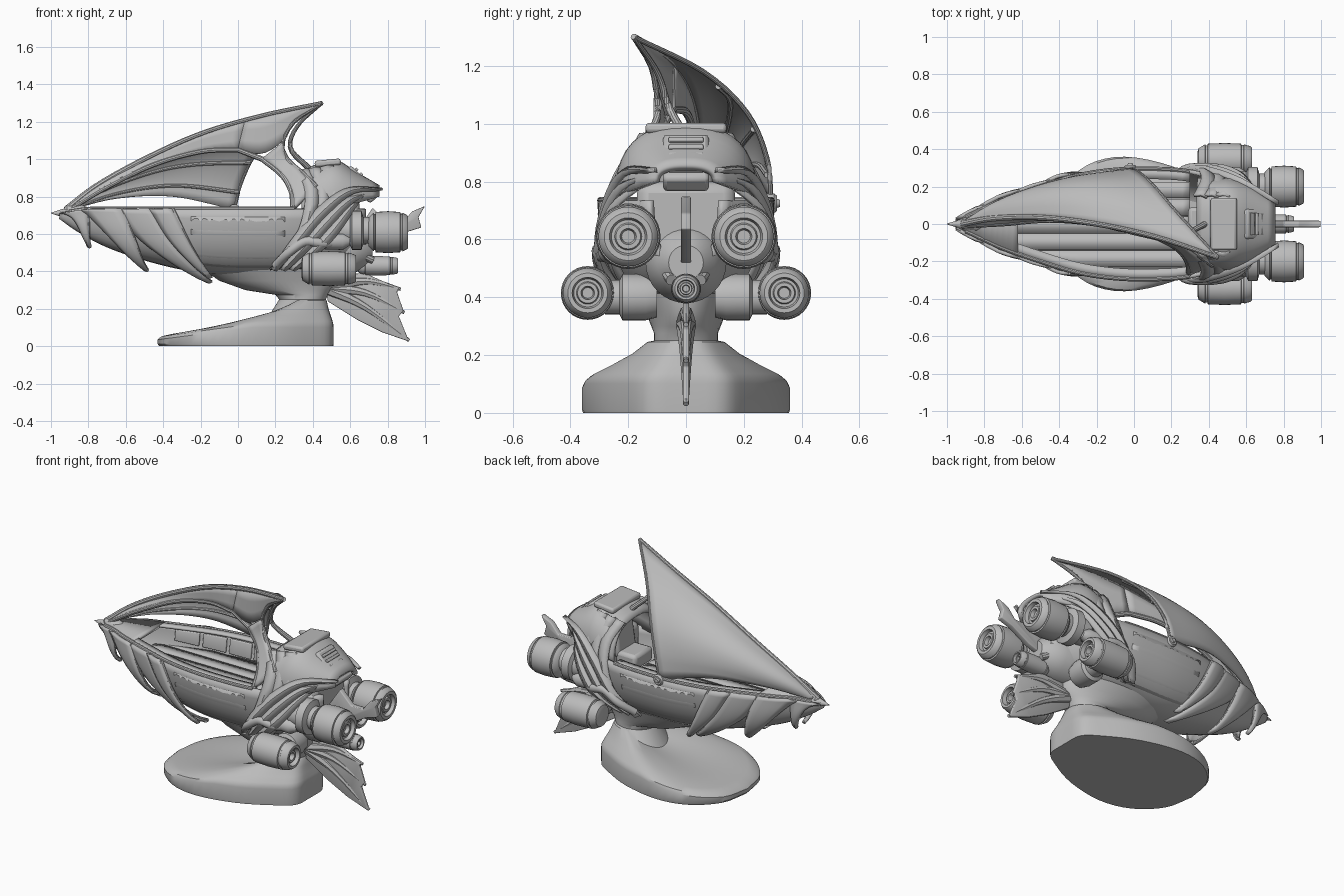
import bpy, bmesh, math
from mathutils import Vector as V

cube = bpy.data.objects.get("Cube")
if cube:
    bpy.data.objects.remove(cube)

grey = bpy.data.materials.new("plain_grey")
grey.use_nodes = True
grey.diffuse_color = (0.5, 0.5, 0.5, 1)
grey.node_tree.nodes["Principled BSDF"].inputs["Base Color"].default_value = grey.diffuse_color


def finish(name, bm, thick=0, bevel=0):
    bmesh.ops.remove_doubles(bm, verts=bm.verts, dist=0.0003)
    bmesh.ops.recalc_face_normals(bm, faces=bm.faces)
    me = bpy.data.meshes.new(name)
    bm.to_mesh(me)
    bm.free()
    ob = bpy.data.objects.new(name, me)
    bpy.context.collection.objects.link(ob)
    me.materials.append(grey)
    if thick:
        mod = ob.modifiers.new("thickness", 'SOLIDIFY')
        mod.thickness, mod.offset = thick, 0
    if bevel:
        mod = ob.modifiers.new("bevel", 'BEVEL')
        mod.width, mod.segments = bevel, 2
    bpy.ops.object.select_all(action='DESELECT')
    ob.select_set(True)
    bpy.context.view_layer.objects.active = ob
    bpy.ops.object.shade_smooth_by_angle(angle=math.radians(35))
    return ob


def smooth(pts, n=16):
    """Sample a smooth path through a few points."""
    p = [V(q) for q in pts]
    p = [2 * p[0] - p[1]] + p + [2 * p[-1] - p[-2]]
    out = []
    for i in range(n + 1):
        t = i / n * (len(p) - 3)
        k = min(int(t), len(p) - 4)
        t -= k
        a, b, c, d = p[k:k + 4]
        out.append(0.5 * (2 * b + (c - a) * t + (2 * a - 5 * b + 4 * c - d) * t * t
                          + (3 * b - a - 3 * c + d) * t ** 3))
    return out


def grid(name, rows, loop=False, caps=False, thick=0, bevel=0):
    bm = bmesh.new()
    vs = [[bm.verts.new(p) for p in r] for r in rows]
    n = len(rows[0])
    for a, b in zip(vs, vs[1:]):
        for j in range(n if loop else n - 1):
            k = (j + 1) % n
            bm.faces.new((a[j], a[k], b[k], b[j]))
    if caps:
        bm.faces.new(vs[0])
        bm.faces.new(vs[-1])
    return finish(name, bm, thick, bevel)


def patch(a, b, end=None, m=6):
    """Rows between two sampled curves, bent to follow an end curve."""
    e = smooth(end, m) if end else [a[-1].lerp(b[-1], i / m) for i in range(m + 1)]
    rows = []
    for i in range(m + 1):
        v = i / m
        bend = e[i] - a[-1].lerp(b[-1], v)
        rows.append([p.lerp(q, v) + bend * (k / (len(a) - 1)) for k, (p, q) in enumerate(zip(a, b))])
    return rows


def tube(name, path, r0, r1=None, sides=10):
    r1 = r0 if r1 is None else r1
    rows = []
    for i, p in enumerate(path):
        d = (path[min(i + 1, len(path) - 1)] - path[max(i - 1, 0)]).normalized()
        s = d.cross(V((0, 0, 1)) if abs(d.z) < 0.95 else V((0, 1, 0))).normalized()
        u, r = d.cross(s), r0 + (r1 - r0) * i / (len(path) - 1)
        rows.append([p + r * (math.cos(k * math.tau / sides) * s + math.sin(k * math.tau / sides) * u)
                     for k in range(sides)])
    return grid(name, rows, True, True)


def lathe(name, centre, profile, axis='X', sides=32):
    rows = []
    for h, r in profile:
        ring = []
        for k in range(sides):
            c, s = r * math.cos(k * math.tau / sides), r * math.sin(k * math.tau / sides)
            ring.append(V(centre) + V((h, c, s) if axis == 'X' else (c, h, s)))
        rows.append(ring)
    return grid(name, rows, True, True)


def box(name, centre, size, tilt=0, bevel=0.006):
    bm = bmesh.new()
    bmesh.ops.create_cube(bm, size=1)
    for v in bm.verts:
        v.co = V([a * b for a, b in zip(v.co, size)])
    ob = finish(name, bm, bevel=bevel)
    ob.location, ob.rotation_euler.y = centre, tilt
    return ob


def plate(name, outline, thick):
    bm = bmesh.new()
    bm.faces.new([bm.verts.new((x, 0, z)) for x, z in outline])
    return finish(name, bm, thick, 0.005)


# Hull: stations give x, half width and keel height
stations = smooth([(-0.95, 0.015, 0.69), (-0.85, 0.06, 0.62), (-0.7, 0.13, 0.54), (-0.5, 0.2, 0.47),
                   (-0.3, 0.26, 0.42), (-0.1, 0.29, 0.39), (0.1, 0.295, 0.385), (0.3, 0.28, 0.39),
                   (0.5, 0.22, 0.42), (0.68, 0.12, 0.5)], 45)


def hull_at(x):
    for a, b in zip(stations, stations[1:]):
        if x <= b.x:
            return a.lerp(b, max(0, (x - a.x) / (b.x - a.x)))
    return stations[-1]


def hull_pt(x, u, side=1, grow=0.0):
    s = hull_at(x)
    top = 0.735 if x > -0.8 else 0.735 - (-0.8 - x) * 0.15
    a = u * math.pi / 2
    return V((x, side * (s.y + grow) * max(0, math.cos(a)) ** 0.7, top - (top - s.z + grow) * math.sin(a)))


hull = [[hull_pt(s.x, u / 10, 1) for u in range(11)] + [hull_pt(s.x, u / 10, -1) for u in range(9, -1, -1)]
        for s in stations]
grid("hull_shell", hull, thick=0.022)
xs = [-0.9 + i * 0.04 for i in range(31)]

# Straight planks trimmed to the hull width
for k in range(5):
    rows = []
    for y in (-0.23 + k * 0.092, -0.23 + k * 0.092 + 0.087):
        rows.append([V((x, max(-1, min(1, y / (hull_at(x).y * 0.9))) * hull_at(x).y * 0.9, 0.607)) for x in xs[6:]])
    grid("floor_plank", rows, thick=0.012)
grid("floor_base", [[V((x, hull_at(x).y * e * 0.9, 0.597)) for x in xs[6:]] for e in (-1, 1)], thick=0.012)
foredeck = [-0.95 + i * 0.03 for i in range(12)]
grid("foredeck", [[hull_pt(x, 0, s) for x in foredeck] for s in (-1, 1)], thick=0.02)

for s in (1, -1):
    tube("gunwale", [hull_pt(x, 0, s) for x in xs], 0.012)
    grid("inner_ledge", [[hull_pt(x, 0, s, g) for x in xs[5:]] for g in (-0.055, 0)], thick=0.014)
    for i in range(5):
        x0 = -0.55 + i * 0.16
        grid("side_cushion", [[hull_pt(x0 + j * 0.035, u, s, -0.02) for j in range(5)] for u in (0.06, 0.15, 0.25)],
             thick=0.016, bevel=0.005)
    # Raised side panel
    grid("side_panel", [[hull_pt(-0.25 + j * 0.05, u, s, 0.006) for j in range(11)] for u in (0.08, 0.25, 0.5, 0.68)],
         thick=0.012)
    # Claw shaped armour on the bow; each path holds (x, position around the hull)
    claws = [([(-0.95, 0), (-0.87, 0.3), (-0.8, 0.9)], [(-0.8, 0), (-0.8, 0.4), (-0.79, 0.92)]),
             ([(-0.84, 0), (-0.74, 0.3), (-0.5, 0.9)], [(-0.62, 0), (-0.56, 0.35), (-0.48, 0.92)]),
             ([(-0.66, 0), (-0.52, 0.4), (-0.17, 0.88)], [(-0.45, 0), (-0.34, 0.4), (-0.14, 0.9)]),
             ([(-0.47, 0), (-0.36, 0.35), (-0.17, 0.72)], [(-0.35, 0), (-0.26, 0.35), (-0.14, 0.74)])]
    for n, (a, b) in enumerate(claws):
        g = 0.01 + 0.006 * (n % 2)
        pa, pb = [smooth([(x, u, 0) for x, u in c], 12) for c in (a, b)]
        rows = [[hull_pt(p.lerp(q, v).x, p.lerp(q, v).y, s, g + 0.04 * (i / 12) ** 2 + 0.01 * math.sin(v * 3.14))
                 for i, (p, q) in enumerate(zip(pa, pb))] for v in (0, 0.25, 0.5, 0.75, 1)]
        grid("bow_claw", rows, thick=0.02)
        tube("claw_edge", rows[-1], 0.011, 0.004, 8)

# Bow tip
lathe("bow_spike", (-1, 0, 0.712), [(0, 0.002), (0.05, 0.018), (0.1, 0.034), (0.16, 0.045), (0.2, 0.03)], sides=12)
lathe("bow_knob", (-0.93, 0, 0.728), [(0, 0.012), (0.015, 0.026), (0.04, 0.026), (0.055, 0.012)], sides=16)

# Sail, spar and the open fin that arches to the hood
spar = smooth([(-0.92, 0, 0.73), (-0.75, 0.03, 0.86), (-0.5, 0.035, 1.0), (-0.2, 0.0, 1.135),
               (0.12, -0.07, 1.23), (0.45, -0.18, 1.3)], 24)
foot = smooth([(-0.9, 0.02, 0.73), (-0.65, 0.14, 0.79), (-0.35, 0.24, 0.8), (-0.02, 0.295, 0.73)], 24)
trail = [(0.45, -0.18, 1.3), (0.23, 0.06, 1.18), (0.1, 0.21, 1.04), (0.02, 0.28, 0.88), (-0.02, 0.295, 0.73)]
sail = patch(spar, foot, trail, 12)
grid("sail", sail, thick=0.012)
tube("spar", spar, 0.018, 0.012)
tube("sail_trailing_edge", smooth(trail, 20), 0.009)
for k in (4, 7, 10):
    tube("sail_batten", [p + V((0, -0.008, -0.006)) for p in sail[k]], 0.007, 0.011, 8)
lathe("sail_pivot", (-0.02, 0.275, 0.725), [(0, 0.034), (0.03, 0.034), (0.04, 0.026), (0.04, 0.016), (0.05, 0.012)], 'Y', 20)
arch_pts = [(-0.9, -0.01, 0.73), (-0.7, 0.0, 0.85), (-0.45, 0.02, 0.97), (-0.2, 0.0, 1.04), (0.0, -0.045, 1.05)]
arch = smooth(arch_pts, 24)
fin = smooth([(0.13, -0.075, 1.0), (0.23, -0.13, 0.92), (0.285, -0.2, 0.83), (0.295, -0.265, 0.73)], 12)
back = smooth([(0.24, -0.1, 1.09), (0.26, -0.105, 1.0), (0.33, -0.155, 0.94), (0.42, -0.22, 0.85)], 12)
cut = [i for i, p in enumerate(spar) if p.x < 0.06][-1]
grid("fin_web", patch(smooth(spar[:cut + 1], 20), smooth(arch_pts, 20), None, 3), thick=0.016)
tip_low = smooth([arch[-1], (0.13, -0.075, 1.03), (0.24, -0.1, 1.1), (0.29, -0.12, 1.2), spar[-1]], 14)
grid("fin_tip", patch(smooth(spar[cut:], 14), tip_low, None, 3), thick=0.016)
grid("fin_leg", patch(fin, back, None, 4), thick=0.025)
tube("arch_edge", arch + fin, 0.012, 0.016)
tube("fin_back_edge", smooth([spar[-1], (0.3, -0.12, 1.2)] + back[::3], 18), 0.01, 0.015)
tube("fin_strut", smooth([spar[-1], (0.32, -0.1, 1.18), (0.28, -0.06, 1.06), (0.38, 0.0, 0.95)], 14), 0.008, 0.016)

# Hood over the pilot seat: x, half width, top
hood = smooth([(0.34, 0.235, 0.92), (0.43, 0.235, 0.965), (0.52, 0.23, 0.985), (0.63, 0.19, 0.92), (0.75, 0.1, 0.85)], 12)
rows = []
for i, h in enumerate(hood):
    base = 0.7 + 0.1 * (i / 12) ** 1.5
    rows.append([V((h.x, math.copysign(abs(math.cos(a)) ** 0.8, math.cos(a)) * h.y,
                    base + (h.z - base) * math.sin(a) ** 0.75)) for a in [k * math.pi / 20 for k in range(21)]])
grid("hood", rows, thick=0.025)
box("hood_crest", (0.48, 0, 0.98), (0.14, 0.28, 0.035), -0.1, 0.012)

# Sloping louvred vent at the back of the hood
tilt = 0.8
along, out = V((math.cos(tilt), 0, -math.sin(tilt))), V((math.sin(tilt), 0, math.cos(tilt)))
vent = V((0.655, 0, 0.865))
box("vent_housing", vent, (0.22, 0.16, 0.07), tilt, 0.015)
for i in range(5):
    box("vent_slat", vent + along * (i - 2) * 0.036 + out * 0.035, (0.018, 0.12, 0.025), tilt, 0.004)
box("seat", (0.36, 0, 0.66), (0.14, 0.18, 0.09), 0, 0.02)
box("seat_back", (0.44, 0, 0.76), (0.05, 0.18, 0.2), 0.15, 0.02)
box("rear_bulkhead", (0.54, 0, 0.67), (0.22, 0.34, 0.26), 0, 0.04)
lathe("engine_block", (0.4, 0, 0.52), [(0, 0.1), (0.05, 0.14), (0.2, 0.14), (0.28, 0.1), (0.32, 0.06)])


def engine(name, centre, length, r):
    prof = [(0, 0.5), (0.02, 0.7), (0.1, 0.85), (0.14, 0.92), (0.15, 0.86), (0.18, 0.86), (0.19, 0.96), (0.5, 1),
            (0.8, 0.96), (0.81, 0.88), (0.85, 0.88), (0.86, 0.92), (0.97, 0.82), (1, 0.74), (1, 0.58), (0.9, 0.52),
            (0.9, 0.42), (0.95, 0.38), (0.95, 0.25), (0.85, 0.2)]
    lathe(name, centre, [(a * length, b * r) for a, b in prof])


for s in (1, -1):
    # Layered ribs rising over the front of the hood
    for k in range(3):
        d = k * 0.06
        lo = smooth([(0.17 + d, s * 0.2, 0.41), (0.27 + d, s * (0.275 - d * 0.2), 0.52),
                     (0.34 + d, s * (0.285 - d * 0.2), 0.67), (0.36 + d, s * (0.235 - d * 0.1), 0.82),
                     (0.32 + d, s * 0.15, 0.935 + 0.01 * k)], 16)
        hi = [p + V((0.07, -s * 0.01, 0.01)) for p in lo]
        mid = [p.lerp(q, 0.5) + V((0, s * 0.01, 0.004)) for p, q in zip(lo, hi)]
        grid("hood_rib", [lo, mid, hi], thick=0.016)
    # Feathered bands sweeping from the hood's rear tip down to the hull side
    for k in range(3):
        d = k * 0.05
        up = smooth([(0.77 - d, s * 0.1, 0.84 - d * 0.3), (0.58, s * (0.21 + d * 0.2), 0.84 - d),
                     (0.42 + d * 0.6, s * (0.27 + d * 0.15), 0.73 - d), (0.29 + d, s * 0.288, 0.57 - d * 0.4),
                     (0.18 + d, s * 0.21, 0.41)], 18)
        low = [p + V((0.045 * math.sin(i / 18 * 2.6), s * 0.008, -0.04 * math.sin(i / 18 * 3))) for i, p in enumerate(up)]
        mid = [p.lerp(q, 0.5) + V((0, s * 0.014, 0)) for p, q in zip(up, low)]
        grid("hood_feather", [up, mid, low], thick=0.016)
    # Upper engines
    engine("upper_engine", (0.695, s * 0.2, 0.61), 0.215, 0.112)
    lathe("upper_engine_neck", (0.5, s * 0.2, 0.62), [(0, 0.05), (0.04, 0.08), (0.1, 0.08), (0.11, 0.105), (0.16, 0.105),
                                                      (0.17, 0.07), (0.21, 0.07)])
    # Lower engines with mounts and pipes
    engine("lower_engine", (0.34, s * 0.34, 0.415), 0.29, 0.093)
    lathe("lower_engine_mount", (0.49, s * 0.1, 0.4), [(0, 0.07), (s * 0.04, 0.08), (s * 0.12, 0.08), (s * 0.13, 0.06),
                                                     (s * 0.18, 0.06)], 'Y', 20)
    tube("fuel_pipe", smooth([(0.2, s * 0.22, 0.43), (0.27, s * 0.29, 0.5), (0.36, s * 0.3, 0.56),
                              (0.46, s * 0.29, 0.55), (0.58, s * 0.23, 0.57)], 20), 0.022, 0.03, 12)
    lathe("side_tank", (0.4, s * 0.26, 0.56), [(0, 0.015), (0.02, 0.04), (0.16, 0.045), (0.2, 0.02)], sides=20)
    tube("tail_pipe", smooth([(0.5, s * 0.1, 0.48), (0.62, s * 0.08, 0.5), (0.72, s * 0.05, 0.46)], 10), 0.025, 0.02)

# Small centre thruster and tail fins
engine("centre_thruster", (0.64, 0, 0.43), 0.215, 0.052)
plate("upper_tail_fin", [(0.6, 0.56), (0.72, 0.74), (0.8, 0.66), (0.88, 0.66), (0.93, 0.72), (1, 0.75), (0.965, 0.69),
                         (0.98, 0.635), (0.9, 0.61), (0.78, 0.54), (0.66, 0.5)], 0.035)
plate("lower_tail_web", [(0.46, 0.38), (0.68, 0.39), (0.86, 0.31), (0.85, 0.29), (0.885, 0.19), (0.86, 0.16),
                         (0.915, 0.025), (0.77, 0.075), (0.64, 0.14), (0.48, 0.24)], 0.022)
for x, z in [(0.87, 0.305), (0.89, 0.18), (0.915, 0.03)]:
    tube("tail_rib", smooth([(0.47, 0, 0.31), (0.68, 0, 0.27 + (z - 0.15) * 0.5), (x, 0, z)], 10), 0.035, 0.009, 8)

# Display stand: an egg footprint blended into a narrow column
half = smooth([(0.51, 0.0, 0), (0.5, 0.13, 0), (0.4, 0.21, 0), (0.2, 0.31, 0), (-0.05, 0.36, 0),
               (-0.25, 0.315, 0), (-0.39, 0.18, 0), (-0.43, 0.0, 0)], 28)
egg = half + [V((p.x, -p.y, 0)) for p in half[-2:0:-1]]


def stand_ring(f, lift, flat, x0=0.22, x1=0.47, w=0.11):
    ring = []
    for i, p in enumerate(egg):
        a = i * math.tau / len(egg)
        q = p.lerp(V(((x0 + x1) / 2 + (x1 - x0) / 2 * math.cos(a), w * math.sin(a), 0)), f)
        shoulder = 0.11 * f * min(1, 1 + math.cos(a))
        q.z = lift + (1 - flat) * (0.05 + 0.13 * (min(q.x, 0.08) + 0.43) + shoulder)
        ring.append(q)
    return ring


grid("display_stand", [stand_ring(0.015, 0, 1), stand_ring(0, 0.012, 1), stand_ring(0, -0.015, 0), stand_ring(0.03, 0, 0),
                       stand_ring(0.12, 0.006, 0), stand_ring(0.37, 0.008, 0), stand_ring(0.68, 0.014, 0),
                       stand_ring(0.9, 0.03, 0), stand_ring(1, 0.25, 1), stand_ring(1, 0.275, 1, 0.2, 0.48, 0.11),
                       stand_ring(1, 0.3, 1, 0.04, 0.5, 0.12), stand_ring(1, 0.35, 1, -0.1, 0.53, 0.14),
                       stand_ring(1, 0.42, 1, -0.2, 0.53, 0.17)], True, True)
